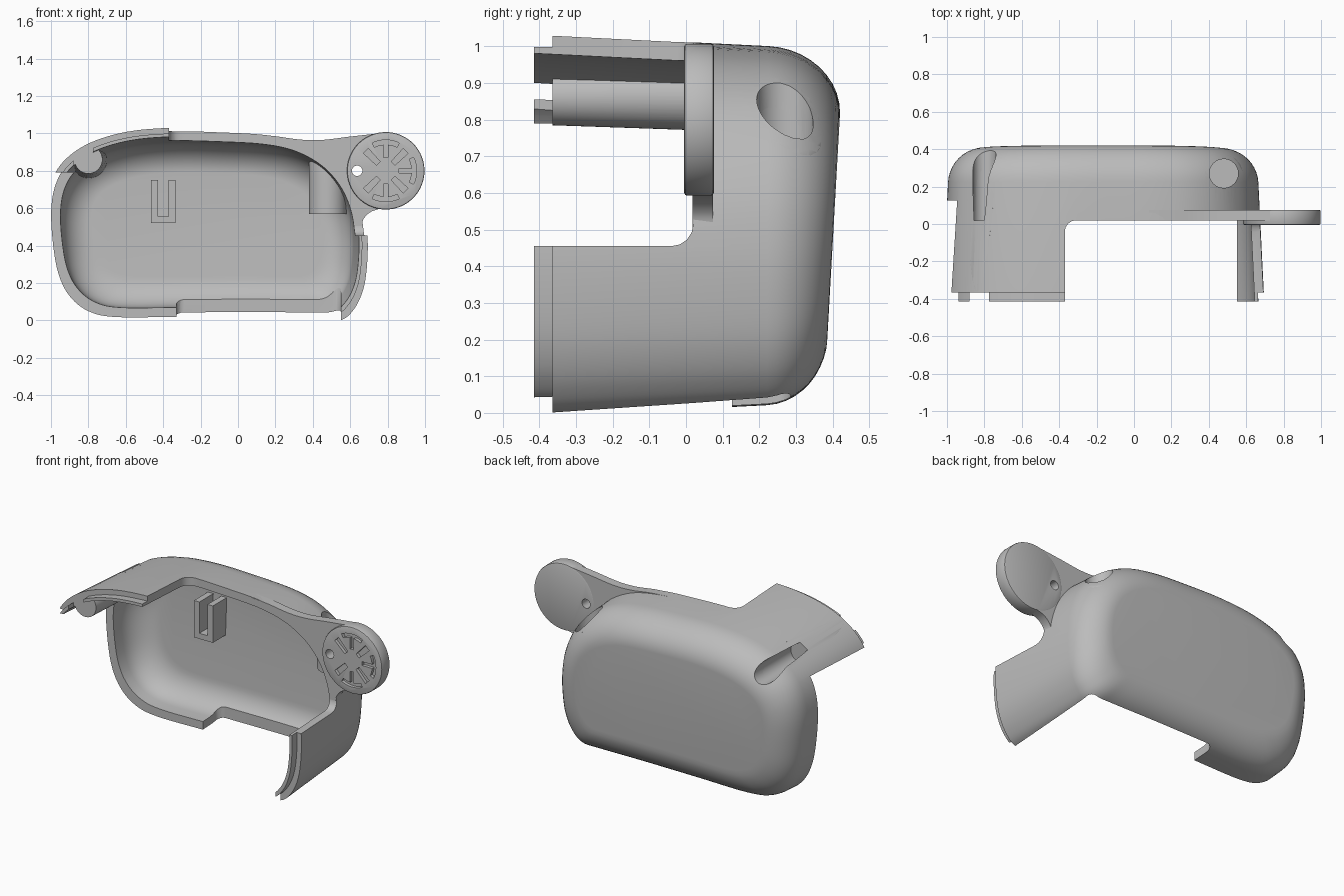
import bpy, bmesh
from math import sin, cos, pi, sqrt, radians
from mathutils import Vector, Matrix

cube = bpy.data.objects.get("Cube")
if cube:
    bpy.data.objects.remove(cube)

grey = bpy.data.materials.new("light grey plastic")
grey.use_nodes = True
grey.diffuse_color = (0.5, 0.5, 0.5, 1)
grey.node_tree.nodes["Principled BSDF"].inputs["Base Color"].default_value = (0.5, 0.5, 0.5, 1)


# ---------- helpers ----------
def finish(bm, name):
    bmesh.ops.recalc_face_normals(bm, faces=bm.faces)
    mesh = bpy.data.meshes.new(name)
    bm.to_mesh(mesh)
    bm.free()
    mesh.materials.append(grey)
    ob = bpy.data.objects.new(name, mesh)
    bpy.context.collection.objects.link(ob)
    return ob


def activate(ob):
    bpy.ops.object.select_all(action='DESELECT')
    ob.select_set(True)
    bpy.context.view_layer.objects.active = ob


def boolean(ob, tool, op='DIFFERENCE', keep=False):
    activate(ob)
    mod = ob.modifiers.new("cut", 'BOOLEAN')
    mod.operation, mod.object, mod.solver = op, tool, 'EXACT'
    bpy.ops.object.modifier_apply(modifier=mod.name)
    if not keep:
        bpy.data.objects.remove(tool)


def bevel(ob, width, segments=4):
    activate(ob)
    mod = ob.modifiers.new("bevel", 'BEVEL')
    mod.width, mod.segments = width, segments
    mod.limit_method, mod.angle_limit = 'ANGLE', radians(40)
    bpy.ops.object.modifier_apply(modifier=mod.name)


def box(name, x0, x1, y0, y1, z0, z1):
    bm = bmesh.new()
    bmesh.ops.create_cube(bm, size=1)
    for v in bm.verts:
        v.co = Vector((x0 if v.co.x < 0 else x1, y0 if v.co.y < 0 else y1, z0 if v.co.z < 0 else z1))
    return finish(bm, name)


def rod(name, start, end, r0, r1=None, sides=48):
    start, end = Vector(start), Vector(end)
    axis = end - start
    turn = axis.to_track_quat('Z', 'Y').to_matrix().to_4x4()
    bm = bmesh.new()
    bmesh.ops.create_cone(bm, cap_ends=True, segments=sides, radius1=r0, radius2=r1 or r0, depth=axis.length,
                          matrix=Matrix.Translation((start + end) / 2) @ turn)
    return finish(bm, name)


def prism(name, points, y0, y1):
    bm = bmesh.new()
    face = bm.faces.new([bm.verts.new((x, y0, z)) for x, z in points])
    moved = bmesh.ops.extrude_face_region(bm, geom=[face])["geom"]
    bmesh.ops.translate(bm, vec=(0, y1 - y0, 0), verts=[g for g in moved if isinstance(g, bmesh.types.BMVert)])
    return finish(bm, name)


def smooth_path(points, steps=6, closed=True):
    out, n = [], len(points)
    for i in range(n if closed else n - 1):
        pick = [points[j % n] if closed else points[min(max(j, 0), n - 1)] for j in range(i - 1, i + 3)]
        a, b, c, d = [Vector(p) for p in pick]
        for s in range(steps):
            t = s / steps
            out.append(0.5 * (2 * b + (c - a) * t + (2 * a - 5 * b + 4 * c - d) * t * t
                              + (3 * b - a - 3 * c + d) * t ** 3))
    return out


# ---------- housing outline, lofted from front to back ----------
outline = smooth_path([
    (-0.65, 0.018), (-0.3, 0.02), (0.1, 0.022), (0.4, 0.02), (0.53, 0.026), (0.6, 0.085),
    (0.645, 0.18), (0.665, 0.3), (0.668, 0.45), (0.645, 0.6), (0.585, 0.74), (0.48, 0.86),
    (0.33, 0.945), (0.15, 0.985), (-0.1, 1.0), (-0.35, 1.005), (-0.58, 0.985), (-0.77, 0.93),
    (-0.9, 0.845), (-0.97, 0.74), (-0.998, 0.6), (-0.99, 0.42), (-0.96, 0.25), (-0.9, 0.13), (-0.8, 0.05)])
CX, CZ, HX, HZ = -0.16, 0.515, 0.84, 0.49


def draft(y):
    return 0.05 * (y - 0.13)


def loft(name, rings):
    bm = bmesh.new()
    loops = []
    for y, d in rings:
        loop = []
        for x, z in outline:
            tilt = 0.035 * (z - 0.85) * min(max((y - 0.2) / 0.2, 0), 1)
            loop.append(bm.verts.new((CX + (x - CX) * (1 - d / HX), y + tilt, CZ + (z - CZ) * (1 - d / HZ))))
        loops.append(loop)
    n = len(outline)
    for a, b in zip(loops, loops[1:]):
        for i in range(n):
            bm.faces.new((a[i], a[(i + 1) % n], b[(i + 1) % n], b[i]))
    bm.faces.new(loops[0])
    bm.faces.new(loops[-1])
    return finish(bm, name)


def dome(back, r, inset):
    rings = []
    for i in range(11):
        a = i / 10 * pi / 2
        y = back - r + r * sin(a)
        rings.append((y, inset + draft(y) + 0.9 * r * (1 - cos(a))))
    return rings


FRONT = -0.365
shell = loft("housing_shell", [(-0.415, 0.005), (FRONT, 0.006), (FRONT, draft(FRONT))] + dome(0.415, 0.19, 0))
hull = shell.copy()
hull.data = shell.data.copy()
bpy.context.collection.objects.link(hull)
cavity = loft("cavity_cutter", [(-0.6, 0.05 + draft(-0.6))] + dome(0.365, 0.17, 0.05))
hull.hide_render = cavity.hide_render = True
boolean(shell, cavity, keep=True)

# front rim heights: left edge, bottom edge, then top and right edge
for size, width in (((-1.5, -0.32, -1, 0.125, -0.5, 0.79), 0),
                    ((-0.33, 0.55, -1, 0.285, -0.5, 0.3), 0.04),
                    ((-0.37, 1.5, -1, 0.02, 0.455, 1.6), 0.06),
                    ((-0.88, -0.775, -0.6, FRONT, 0.7, 1.2), 0)):
    cutter = box("rim_cutter", *size)
    if width:
        bevel(cutter, width)
    boolean(shell, cutter)

# ---------- screw bosses with pockets ----------
corner_boss = rod("corner_boss", (-0.8, FRONT, 0.86), (-0.8, 0.5, 0.86), 0.075, 0.105)
top_boss = rod("top_boss", (0.48, 0.27, 0.57), (0.48, 0.27, 1.1), 0.1)
pockets = (((-0.8, 0.02, 0.86), (-0.8, 0.7, 0.86), 0.062), ((0.48, 0.27, 0.62), (0.48, 0.27, 1.3), 0.077))
for boss, (start, end, radius) in zip((corner_boss, top_boss), pockets):
    boolean(boss, hull, 'INTERSECT', keep=True)
    for target in (boss, shell):
        boolean(target, rod("pocket_cutter", start, end, radius))

# ---------- arm plate reaching out to the disc ----------
edge = smooth_path([(0.08, 0.995), (0.2, 0.985), (0.33, 0.967), (0.45, 0.965), (0.6, 0.983), (0.78, 1.003)], closed=False)
edge += [Vector((0.79 + 0.2 * cos(a), 0.8 + 0.2 * sin(a))) for a in [pi / 2 - i * pi / 24 for i in range(25)]]
edge += smooth_path([(0.77, 0.6), (0.71, 0.58), (0.67, 0.54), (0.655, 0.48), (0.62, 0.44)], closed=False)
edge += [Vector((0.5, 0.6)), Vector((0.3, 0.85))]
arm = prism("arm_plate", edge, 0.018, 0.074)
boolean(arm, cavity, keep=True)

# ---------- disc with sunken pattern ----------
DX, DZ = 0.79, 0.8
disc = rod("pivot_disc", (DX, -0.005, DZ), (DX, 0.076, DZ), 0.207, sides=96)
bevel(disc, 0.008, 2)


def polar(r, a, side=0):
    return DX + r * cos(a) - side * sin(a), DZ + r * sin(a) + side * cos(a)


for k in range(4):
    a = pi / 4 + k * pi / 2
    slot = [polar(0.055, a, -0.014), polar(0.15, a, -0.018), polar(0.15, a, 0.018), polar(0.055, a, 0.014)]
    boolean(disc, prism("slot_cutter", slot, -0.1, 0.015))
    b = k * pi / 2
    if k != 2:
        span = [-0.45 + 0.09 * i for i in range(11)]
        arc = [polar(0.165, b + t) for t in span] + [polar(0.14, b + t) for t in reversed(span)]
        boolean(disc, prism("arc_cutter", arc, -0.1, 0.015))
        stem = [polar(0.07, b, -0.012), polar(0.15, b, -0.012), polar(0.15, b, 0.012), polar(0.07, b, 0.012)]
        boolean(disc, prism("stem_cutter", stem, -0.1, 0.015))
for part in (disc, arm):
    boolean(part, rod("hole_cutter", (0.637, -0.3, 0.8), (0.637, 0.3, 0.8), 0.028, sides=32))

# ---------- U-shaped bracket on the inner back wall ----------
bracket = box("u_bracket", -0.465, -0.335, 0.23, 0.38, 0.52, 0.75)
boolean(bracket, box("bracket_cutter", -0.428, -0.372, 0.1, 0.5, 0.555, 0.9))

for helper in (hull, cavity):
    bpy.data.objects.remove(helper)
for part in (shell, corner_boss, top_boss, arm, disc, bracket):
    activate(part)
    bpy.ops.object.shade_smooth_by_angle(angle=radians(32))
